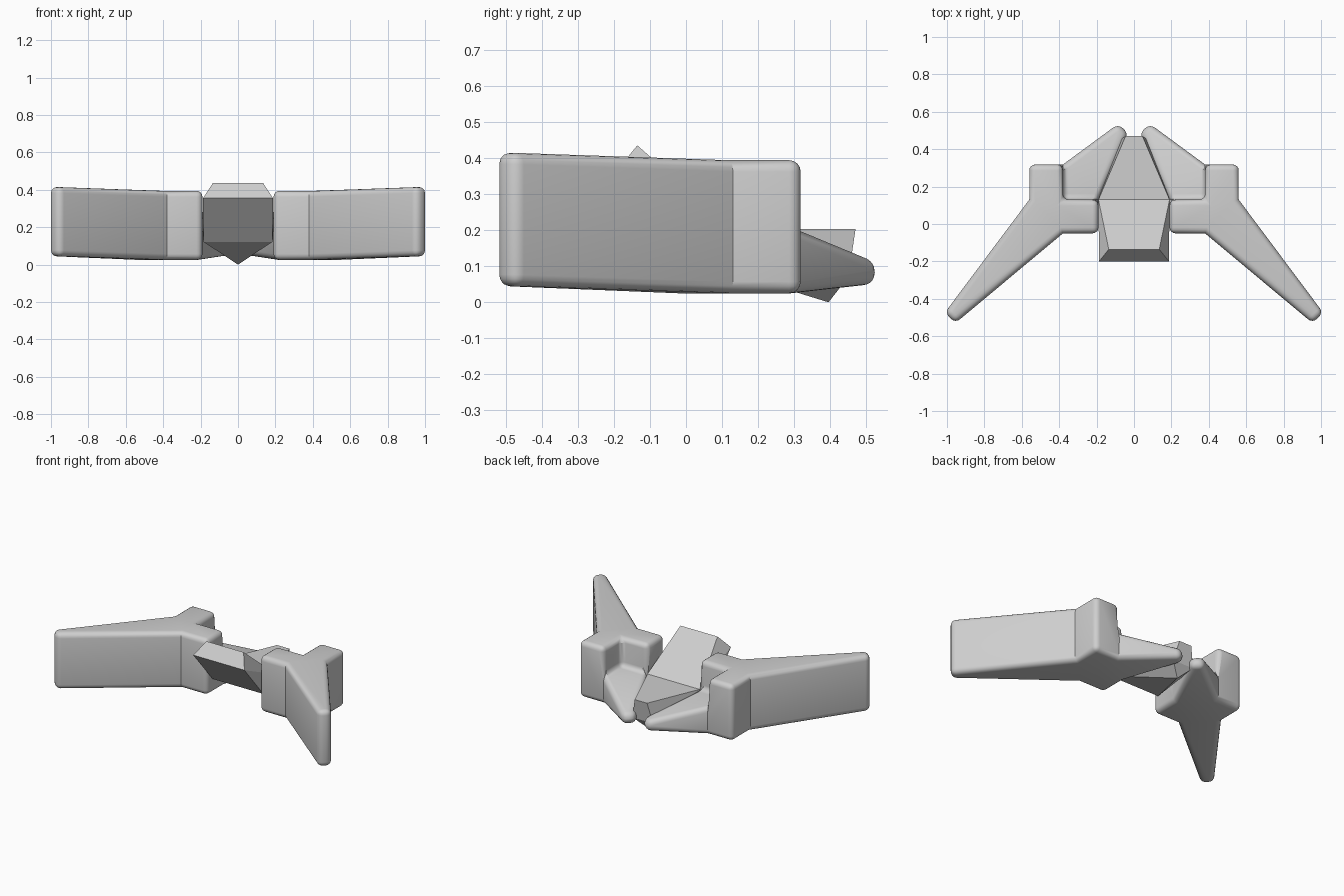
import bpy, bmesh, math

if "Cube" in bpy.data.objects:
    bpy.data.objects.remove(bpy.data.objects["Cube"])

grey = bpy.data.materials.new("light_grey")
grey.diffuse_color = (0.62, 0.62, 0.62, 1)
grey.use_nodes = True
grey.node_tree.nodes["Principled BSDF"].inputs["Base Color"].default_value = grey.diffuse_color


def finish(bm, name):
    bmesh.ops.recalc_face_normals(bm, faces=bm.faces[:])
    mesh = bpy.data.meshes.new(name)
    bm.to_mesh(mesh)
    bm.free()
    mesh.materials.append(grey)
    ob = bpy.data.objects.new(name, mesh)
    bpy.context.collection.objects.link(ob)
    return ob


# Plan outline of one side shell: a block with a swept wing and a rear arm
PLAN = dict(a=(.19, -.05), b=(.38, -.05), c=(.955, -.53), d=(1.012, -.475),
            e=(.56, .13), f=(.56, .318), g=(.38, .318), h=(.38, .13),
            i=(.19, .13), k=(.085, .535), l=(.03, .485))


def height(key, level):
    if key in "cd":                       # wing tip rises slightly
        return (.045, .23, .415)[level]
    if key in "kl":                       # arm tip is thin
        return (.05, .115, .115)[level]
    return (.025, .205, .394)[level]


def side_shell(name, side):
    bm = bmesh.new()
    verts = {}

    def v(key, level):
        if (key, level) not in verts:
            x, y = PLAN[key]
            verts[key, level] = bm.verts.new((side * x, y, height(key, level)))
        return verts[key, level]

    def face(*pts):
        bm.faces.new([v(p[0], int(p[1])) for p in pts])

    # block and wing lids, top and bottom
    for level in (0, 2):
        for lid in ("abhi", "bcde", "beh", "hefg"):
            bm.faces.new([v(k, level) for k in lid])
    # arm underside and arm top at half height
    for level in (0, 1):
        for lid in ("ihg", "iglk"[:2] + "kl"):
            bm.faces.new([v(k, level) for k in lid])
    # full-height outer walls
    for p, q in ("ab", "bc", "cd", "de", "ef"):
        face(p + "0", q + "0", q + "2", p + "2")
    face("f0", "g0", "g1", "g2", "f2")
    face("a0", "i0", "i1", "i2", "a2")
    # notch walls above the arm, then the arm sides
    for p, q in ("hi", "gh"):
        face(p + "1", q + "1", q + "2", p + "2")
    for p, q in ("gk", "kl", "li"):
        face(p + "0", q + "0", q + "1", p + "1")
    bmesh.ops.recalc_face_normals(bm, faces=bm.faces[:])
    # round only the strong edges
    edges = [e for e in bm.edges if e.calc_face_angle(0) > math.radians(48)]
    bmesh.ops.bevel(bm, geom=edges, offset=.032, offset_type='OFFSET', segments=4,
                    profile=.5, affect='EDGES', clamp_overlap=False)
    ob = finish(bm, name)
    bpy.ops.object.select_all(action='DESELECT')
    ob.select_set(True)
    bpy.context.view_layer.objects.active = ob
    bpy.ops.object.shade_smooth_by_angle(angle=math.radians(30))


def hull(name, points):
    bm = bmesh.new()
    for x, y, z in points:
        for s in ((-1, 1) if x else (1,)):
            bm.verts.new((s * x, y, z))
    bmesh.ops.convex_hull(bm, input=bm.verts[:])
    bmesh.ops.dissolve_limit(bm, angle_limit=math.radians(2),
                             verts=bm.verts[:], edges=bm.edges[:])
    finish(bm, name)


side_shell("right_wing", 1)
side_shell("left_wing", -1)

# Faceted centre body: raised nose and tapering tail
waist = [(.19, .13, .203), (.185, 0, .122)]
hull("body_nose", [(.135, -.135, .435), (.187, -.2, .355)] + waist)
hull("body_tail", waist + [(.045, .47, .203), (.075, .45, .07), (0, .395, 0)])
